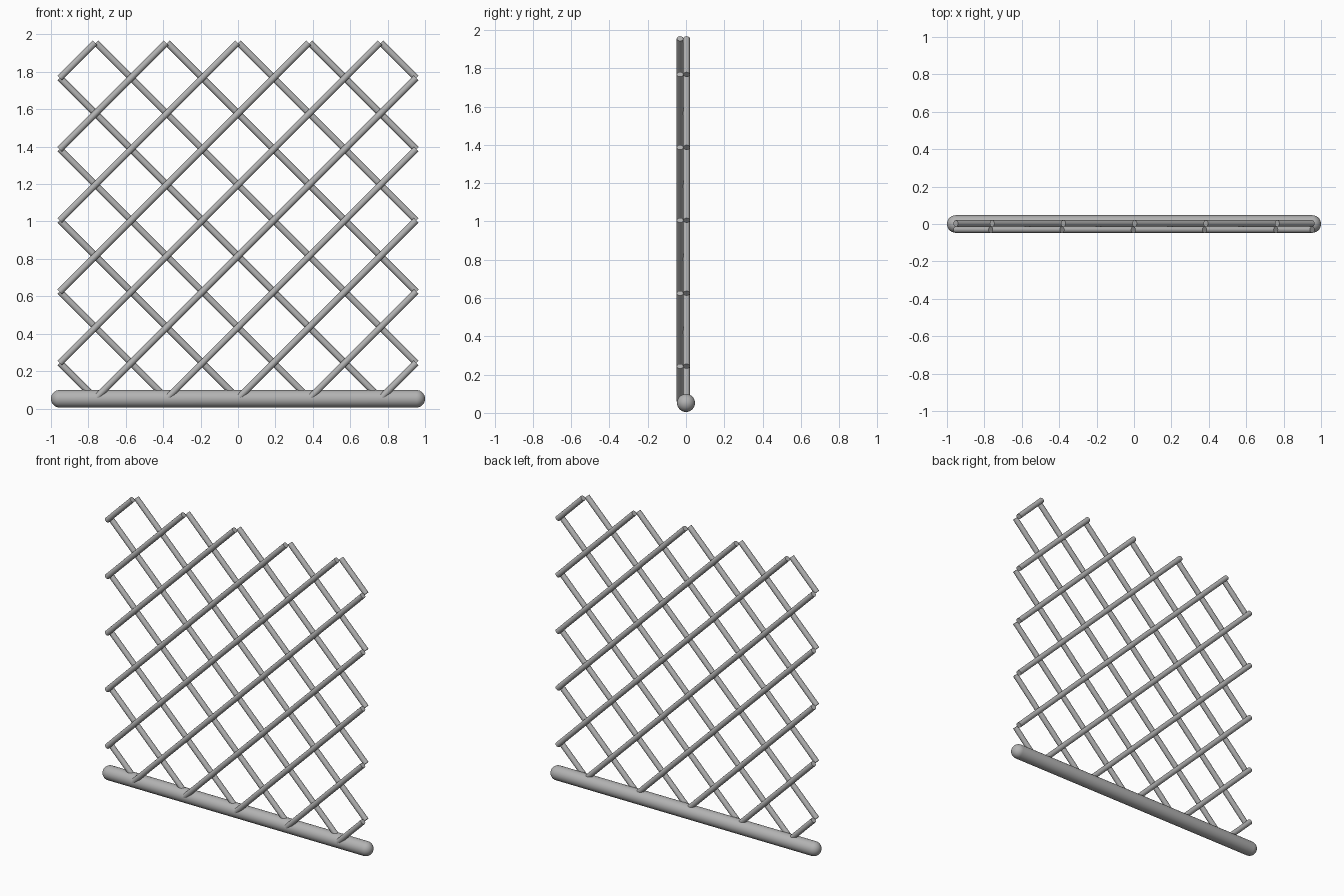
import bpy
from math import sin, cos, pi
from mathutils import Vector

if "Cube" in bpy.data.objects:
    bpy.data.objects.remove(bpy.data.objects["Cube"])

# Single metal colour
metal = bpy.data.materials.new("grey_metal")
metal.use_nodes = True
grey = (0.45, 0.45, 0.45, 1)
metal.diffuse_color = grey
metal.node_tree.nodes["Principled BSDF"].inputs["Base Color"].default_value = grey

WIRE_R, BAR_R = 0.0175, 0.047
SIDE, BOTTOM, TOP = 0.953, 0.06, 1.955
PITCH, FIRST = 0.381, 2.72


def finish(obj, name):
    obj.name = name
    obj.data.materials.append(metal)
    bpy.ops.object.shade_smooth_by_angle()


def rod(name, start, end):
    """Straight round wire with flat ends."""
    start, end = Vector(start), Vector(end)
    axis = end - start
    bpy.ops.mesh.primitive_cylinder_add(
        vertices=20, radius=WIRE_R, depth=axis.length, location=(start + end) / 2,
        rotation=axis.to_track_quat('Z', 'Y').to_euler())
    finish(bpy.context.object, name)


# Diagonal mesh: rising wires in front, mirrored falling wires behind
for k in range(10):
    offset = FIRST - k * PITCH          # z - x along the wire
    x0 = max(-SIDE, BOTTOM - offset)
    x1 = min(SIDE, TOP - offset)
    for side, y, layer in ((1, -0.031, "front"), (-1, 0.003, "back")):
        rod(f"{layer}_wire_{k + 1}",
            (side * x0, y, x0 + offset), (side * x1, y, x1 + offset))

# Bottom bar: round-ended rod swept from a half profile around x
STEPS, SEGS = 8, 32
profile = [(-1 + BAR_R * (1 - cos(a)), BAR_R * sin(a))
           for a in (pi / 2 * i / STEPS for i in range(1, STEPS + 1))]
profile += [(-x, r) for x, r in reversed(profile)]
verts = [(x, r * cos(2 * pi * s / SEGS), r * sin(2 * pi * s / SEGS))
         for x, r in profile for s in range(SEGS)]
faces = [(i * SEGS + s, (i + 1) * SEGS + s,
          (i + 1) * SEGS + (s + 1) % SEGS, i * SEGS + (s + 1) % SEGS)
         for i in range(len(profile) - 1) for s in range(SEGS)]
left, right = len(verts), len(verts) + 1
verts += [(-1, 0, 0), (1, 0, 0)]
last = (len(profile) - 1) * SEGS
for s in range(SEGS):
    n = (s + 1) % SEGS
    faces += [(left, s, n), (right, last + n, last + s)]
mesh = bpy.data.meshes.new("bottom_bar")
mesh.from_pydata(verts, [], [f[::-1] for f in faces])
bar = bpy.data.objects.new("bottom_bar", mesh)
bpy.context.collection.objects.link(bar)
bar.location.z = 0.052
bpy.ops.object.select_all(action='DESELECT')
bar.select_set(True)
bpy.context.view_layer.objects.active = bar
finish(bar, "bottom_bar")
